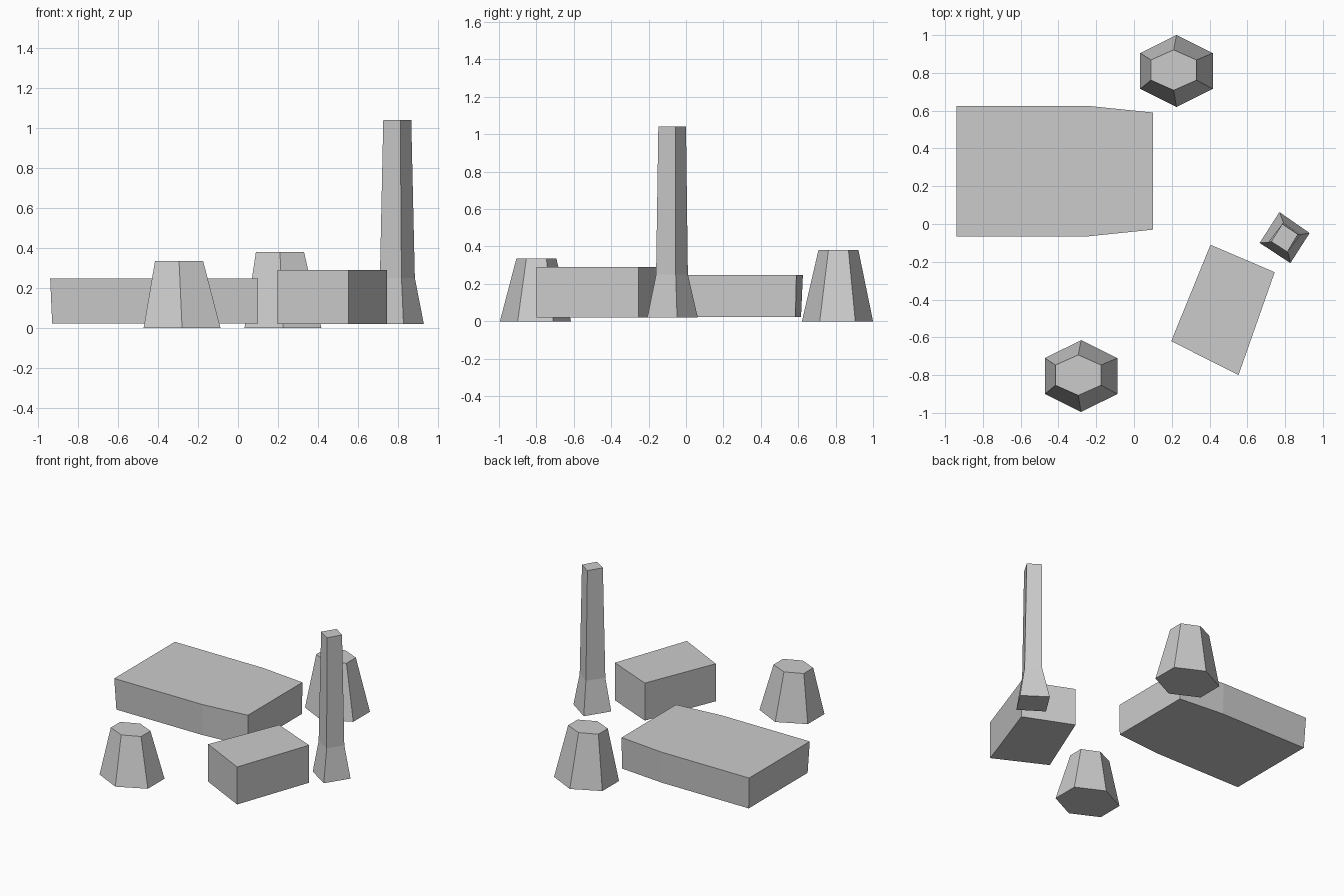
import bpy
import bmesh
from math import sin, cos, pi

default_cube = bpy.data.objects.get("Cube")
if default_cube:
    bpy.data.objects.remove(default_cube, do_unlink=True)

# One plain grey for everything
grey = bpy.data.materials.new("plain grey")
grey.use_nodes = True
colour = (0.6, 0.6, 0.6, 1)
grey.diffuse_color = colour
grey.node_tree.nodes["Principled BSDF"].inputs["Base Color"].default_value = colour


def loft(name, rings):
    """Closed flat-shaded solid through stacked rings; each ring is (points, z)."""
    bm = bmesh.new()
    loops = [[bm.verts.new((p[0], p[1], z)) for p in pts] for pts, z in rings]
    for low, high in zip(loops, loops[1:]):
        n = len(low)
        for i in range(n):
            j = (i + 1) % n
            bm.faces.new((low[i], low[j], high[j], high[i]))
    bm.faces.new(loops[0])
    bm.faces.new(loops[-1])
    bmesh.ops.recalc_face_normals(bm, faces=bm.faces)
    mesh = bpy.data.meshes.new(name)
    bm.to_mesh(mesh)
    bm.free()
    mesh.materials.append(grey)
    obj = bpy.data.objects.new(name, mesh)
    bpy.context.collection.objects.link(obj)
    return obj


def hexagon(x, y, rx, ry):
    return [(x + rx * cos(pi / 6 + i * pi / 3), y + ry * sin(pi / 6 + i * pi / 3))
            for i in range(6)]


# Tapered six-sided stumps
for name, x, y, height in (("front_stump", -0.28, -0.805, 0.335),
                           ("back_stump", 0.225, 0.81, 0.38)):
    loft(name, [(hexagon(x, y, 0.222, 0.19), 0),
                (hexagon(x - 0.015, y + 0.005, 0.139, 0.107), height)])

# Tall square pillar with a flared foot
loft("pillar", [
    ([(0.77, 0.063), (0.93, -0.048), (0.828, -0.207), (0.665, -0.1)], 0.02),
    ([(0.79, 0.01), (0.885, -0.055), (0.818, -0.16), (0.71, -0.097)], 0.25),
    ([(0.785, 0), (0.867, -0.055), (0.812, -0.148), (0.727, -0.093)], 1.04)])

# Small angled block
block = [(0.405, -0.11), (0.745, -0.255), (0.553, -0.8), (0.197, -0.62)]
loft("small_block", [(block, 0.02), (block, 0.29)])


# Wide slab that narrows at one end
def slab_outline(inset):
    half = 0.345 - inset
    side = [(-0.94 + inset, half), (-0.24, half), (0.1, 0.31 - inset / 2)]
    return [(x, 0.28 + w) for x, w in side] + [(x, 0.28 - w) for x, w in reversed(side)]


loft("wide_slab", [(slab_outline(0.01), 0.022), (slab_outline(0), 0.247)])
